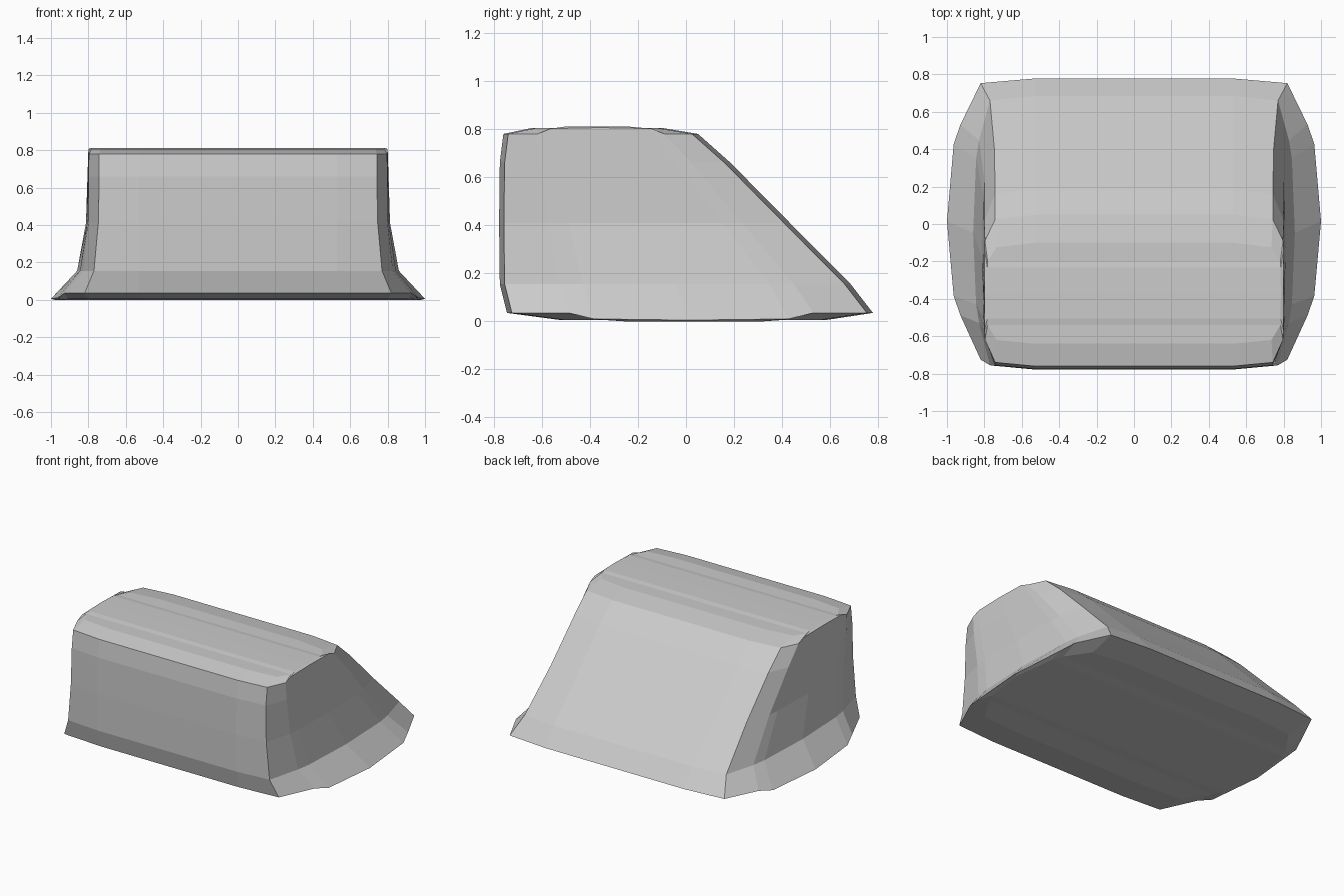
import bpy, bmesh

if "Cube" in bpy.data.objects:
    bpy.data.objects.remove(bpy.data.objects["Cube"])

# Ring: height, mid-side lift, front y, back y, corner x, side x, side fullness
RINGS = [
    (0.005, -0.005, -0.52, 0.58, 0.80, 0.98, 0.60),   # underside
    (0.035, -0.025, -0.745, 0.778, 0.82, 1.00, 0.60),  # flared foot
    (0.155, 0.0, -0.775, 0.685, 0.77, 0.86, 0.65),
    (0.41, 0.0, -0.778, 0.432, 0.747, 0.813, 0.80),
    (0.66, 0.0, -0.775, 0.185, 0.742, 0.805, 0.90),
    (0.78, 0.022, -0.76, 0.05, 0.742, 0.80, 0.95),     # top rim
    (0.805, 0.005, -0.64, -0.10, 0.735, 0.785, 0.95),  # crown
]
SIDE_FRACTIONS = (0.16, 0.23, 0.5, 0.78, 0.85)


def half_ring(z, lift, yf, yb, cx, sx, full):
    """Points down the +x half, from the front edge to the back edge."""
    y0, y1 = yf + 0.02, yb - 0.025
    mid = (1 + full) / 2
    bulge = (full, mid, 1, mid, full)
    lifts = (0, lift, lift * 1.2, lift, 0)
    pts = [(0.53, yf, z), (cx, y0, z)]
    for f, b, dz in zip(SIDE_FRACTIONS, bulge, lifts):
        pts.append((cx + (sx - cx) * b, y0 + (y1 - y0) * f, max(0, z + dz)))
    return pts + [(cx, y1, z), (0.53, yb, z)]


bm = bmesh.new()
loops = []
for ring in RINGS:
    half = half_ring(*ring)
    full = half + [(-x, y, z) for x, y, z in reversed(half)]
    loops.append([bm.verts.new(p) for p in full])

# Walls between neighbouring rings
n = len(loops[0])
for a, b in zip(loops, loops[1:]):
    for i in range(n):
        j = (i + 1) % n
        bm.faces.new((a[i], a[j], b[j], b[i]))

# Underside and crown, bridged straight across
for loop in (loops[0], loops[-1]):
    for i in range(n // 2 - 1):
        bm.faces.new((loop[i], loop[i + 1], loop[n - 2 - i], loop[n - 1 - i]))

bmesh.ops.recalc_face_normals(bm, faces=bm.faces)
mesh = bpy.data.meshes.new("sloped_block")
bm.to_mesh(mesh)
bm.free()
block = bpy.data.objects.new("sloped_block", mesh)
bpy.context.collection.objects.link(block)
